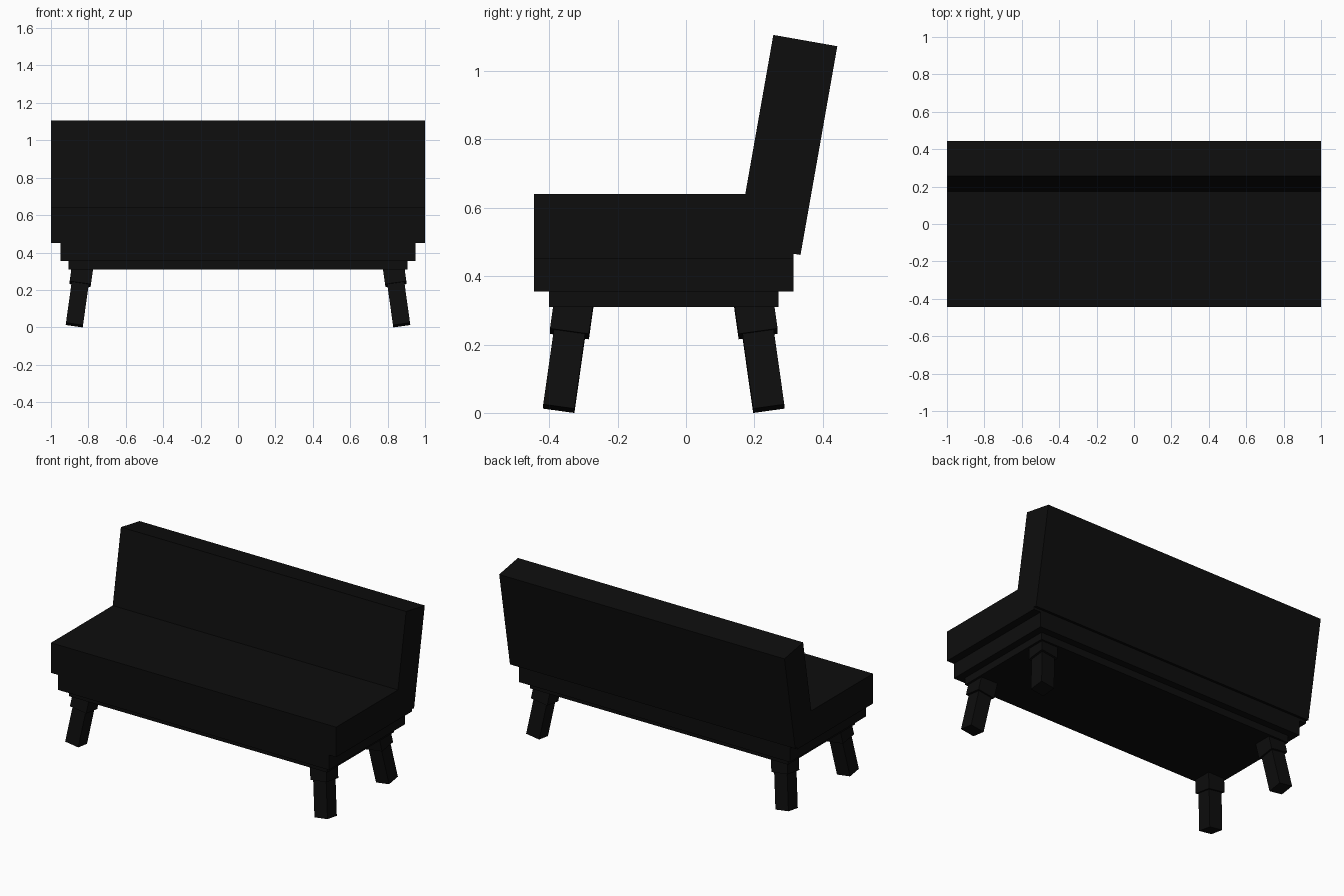
import bpy
from math import radians, sin, cos
from mathutils import Euler, Vector

cube = bpy.data.objects.get("Cube")
if cube:
    bpy.data.objects.remove(cube, do_unlink=True)

# Single black colour
BLACK = (0.004, 0.004, 0.004, 1)
black = bpy.data.materials.new("black")
black.use_nodes = True
black.diffuse_color = BLACK
black.node_tree.nodes["Principled BSDF"].inputs["Base Color"].default_value = BLACK

MID_Y = -0.065  # centre of the base, ahead of the leaning back


def box(name, centre, size, rotation=(0, 0, 0)):
    bpy.ops.mesh.primitive_cube_add(size=1, location=centre, rotation=rotation)
    obj = bpy.context.object
    obj.name = obj.data.name = name
    obj.scale = size
    bpy.ops.object.transform_apply(location=False, rotation=False, scale=True)
    obj.data.materials.append(black)
    return obj


def slab(name, width, depth, bottom, top):
    return box(name, (0, MID_Y, (bottom + top) / 2), (width, depth, top - bottom))


# Stepped base and seat
slab("seat", 2.0, 0.76, 0.45, 0.64)
slab("seat_frame", 1.9, 0.76, 0.355, 0.45)
slab("under_frame", 1.81, 0.67, 0.31, 0.355)

# Leaning backrest, placed from the middle of its top edge
LEAN = radians(10)
THICK, HEIGHT = 0.19, 0.62
top_mid = Vector((0, 0.349, 1.089))
down = Vector((0, -sin(LEAN), -cos(LEAN)))
box("backrest", top_mid + down * HEIGHT / 2, (2.0, THICK, HEIGHT), (-LEAN, 0, 0))

# Splayed legs with wider collars
SPLAY = radians(8)
for side, sx in (("left", 1), ("right", -1)):
    for end, sy in (("front", -1), ("back", 1)):
        turn = Euler((sy * SPLAY, -sx * SPLAY, 0))
        axis = turn.to_matrix() @ Vector((0, 0, 1))
        foot = Vector((sx * 0.875, MID_Y + sy * 0.307, 0.0125))

        def post(name, start, stop, width):
            box(f"{end}_{side}_{name}", foot + axis * (start + stop) / 2,
                (width, width, stop - start), turn)

        post("leg", 0, 0.25, 0.092)
        post("leg_collar", 0.223, 0.325, 0.115)
